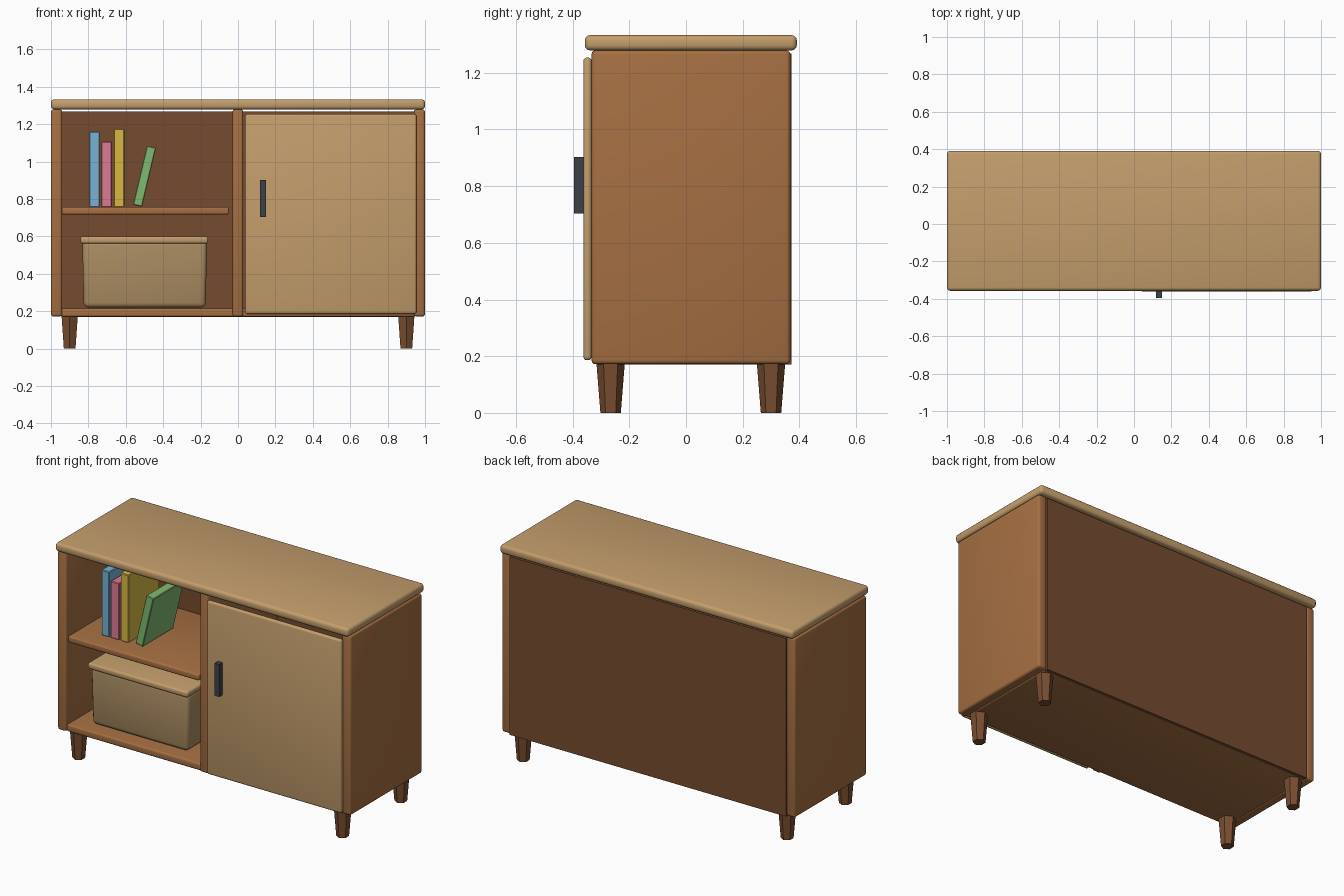
import bpy, math
from mathutils import Vector

if "Cube" in bpy.data.objects:
    bpy.data.objects.remove(bpy.data.objects["Cube"])


def material(name, r, g, b):
    m = bpy.data.materials.new(name)
    m.diffuse_color = (r, g, b, 1)
    m.use_nodes = True
    m.node_tree.nodes["Principled BSDF"].inputs["Base Color"].default_value = m.diffuse_color
    return m


LIGHT = material("light wood", 0.55, 0.34, 0.15)
WOOD = material("warm wood", 0.38, 0.16, 0.055)
DARK = material("dark wood", 0.18, 0.07, 0.028)
LEG = material("leg wood", 0.19, 0.075, 0.03)
WICKER = material("basket", 0.40, 0.26, 0.12)
METAL = material("dark metal", 0.045, 0.052, 0.065)


def box(name, xr, yr, zr, mat, bevel=0.0, segments=3, tilt=0.0):
    """Box from its x, y, z ranges, with rounded edges and a tilt about y."""
    lo, hi = (Vector(v) for v in zip(xr, yr, zr))
    bpy.ops.mesh.primitive_cube_add(size=1, location=(lo + hi) / 2)
    ob = bpy.context.object
    ob.name = name
    ob.scale = hi - lo
    bpy.ops.object.transform_apply(location=False, rotation=False, scale=True)
    ob.rotation_euler.y = tilt
    ob.data.materials.append(mat)
    if bevel:
        mod = ob.modifiers.new("rounded edges", 'BEVEL')
        mod.width = bevel
        mod.segments = segments
        bpy.ops.object.modifier_apply(modifier=mod.name)
        bpy.ops.object.shade_smooth_by_angle(angle=math.radians(35))
    return ob


# Carcass
box("top", (-1, 1), (-0.357, 0.391), (1.279, 1.333), LIGHT, 0.018)
for side, x in (("left", -0.97), ("right", 0.97)):
    box(side + "_side", (x - 0.03, x + 0.03), (-0.333, 0.368), (0.172, 1.279), WOOD, 0.014)
box("divider", (-0.029, 0.027), (-0.333, 0.35), (0.172, 1.279), WOOD, 0.012)
box("bottom", (-0.945, 0.945), (-0.322, 0.355), (0.171, 0.215), WOOD, 0.01)
box("back", (-0.942, 0.942), (0.35, 0.373), (0.17, 1.268), DARK)
box("shelf", (-0.942, -0.048), (-0.315, 0.35), (0.717, 0.757), WOOD, 0.01)

# Door and handle
box("door", (0.038, 0.954), (-0.362, -0.333), (0.186, 1.254), LIGHT, 0.012)
box("door_handle", (0.117, 0.149), (-0.395, -0.36), (0.703, 0.903), METAL)

# Tapered six-sided legs, a corner facing front and back
for fb, y in (("front", -0.266), ("back", 0.3)):
    for side, x in (("left", -0.9), ("right", 0.9)):
        bpy.ops.mesh.primitive_cone_add(vertices=6, radius1=0.036, radius2=0.05,
                                        depth=0.175, location=(x, y, 0.0875))
        leg = bpy.context.object
        leg.name = f"{fb}_{side}_leg"
        leg.data.materials.append(LEG)

# Books, the last one leaning
books = [("blue", -0.794, -0.740, 1.160, (0.19, 0.45, 0.66)),
         ("pink", -0.731, -0.674, 1.107, (0.72, 0.20, 0.29)),
         ("yellow", -0.663, -0.608, 1.175, (0.70, 0.48, 0.06))]
for colour, x0, x1, top, rgb in books:
    box(colour + "_book", (x0, x1), (-0.197, 0.103), (0.757, top),
        material(colour, *rgb), 0.004, 1)
box("leaning_book", (-0.525, -0.475), (-0.197, 0.103), (0.76, 1.084),
    material("green", 0.22, 0.48, 0.16), 0.004, 1, tilt=0.232)

# Storage basket with lid, narrowing slightly to the base
basket = box("basket", (-0.832, -0.166), (-0.252, 0.23), (0.22, 0.575), WICKER, 0.025)
for v in basket.data.vertices:
    if v.co.z < 0:
        v.co.x *= 0.98
        v.co.y *= 0.98
box("basket_lid", (-0.842, -0.16), (-0.265, 0.243), (0.562, 0.6), LIGHT, 0.012)
